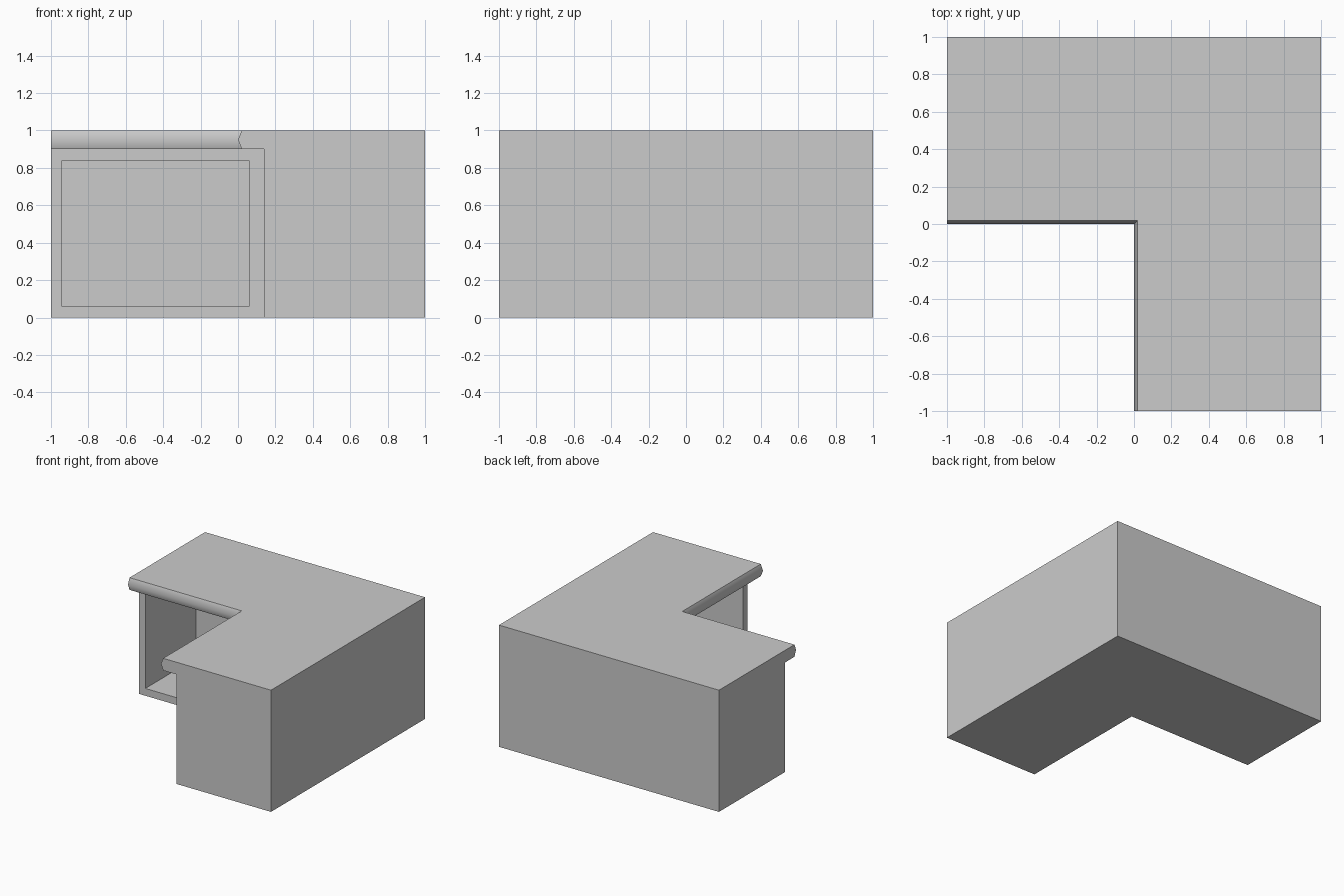
import bpy, bmesh, math

cube = bpy.data.objects.get("Cube")
if cube:
    bpy.data.objects.remove(cube, do_unlink=True)

# One grey for the whole counter
grey = bpy.data.materials.new("plain_grey")
grey.use_nodes = True
colour = (0.6, 0.6, 0.6, 1)
grey.diffuse_color = colour
grey.node_tree.nodes["Principled BSDF"].inputs["Base Color"].default_value = colour


def make_object(name, bm):
    bmesh.ops.recalc_face_normals(bm, faces=bm.faces)
    mesh = bpy.data.meshes.new(name)
    bm.to_mesh(mesh)
    bm.free()
    mesh.materials.append(grey)
    obj = bpy.data.objects.new(name, mesh)
    bpy.context.collection.objects.link(obj)
    return obj


def box(name, low, high):
    bm = bmesh.new()
    bmesh.ops.create_cube(bm, size=1)
    for v in bm.verts:
        v.co = [(a + b) / 2 + c * (b - a) for a, b, c in zip(low, high, v.co)]
    return make_object(name, bm)


# Counter section (depth from the inner edge, height), with a bevelled nose
section = [(0.14, 0), (0.14, 0.9), (0.02, 0.9), (0, 0.95), (0.02, 1), (1, 1), (1, 0)]

# Sweep the section along both arms of the corner, mitred in the middle
bm = bmesh.new()
stations = [
    [bm.verts.new((-1, d, z)) for d, z in section],
    [bm.verts.new((d, d, z)) for d, z in section],
    [bm.verts.new((d, -1, z)) for d, z in section],
]
count = len(section)
for a, b in zip(stations, stations[1:]):
    for i in range(count):
        j = (i + 1) % count
        bm.faces.new((a[i], a[j], b[j], b[i]))
bm.faces.new(stations[0])
bm.faces.new(stations[-1])
bmesh.ops.dissolve_limit(bm, angle_limit=math.radians(1), verts=bm.verts, edges=bm.edges)
counter = make_object("corner_counter", bm)

# Open shelf recess in the inner side of each arm
cutters = [
    box("back_arm_cutter", (-0.94, 0.1, 0.06), (0.06, 0.8, 0.84)),
    box("side_arm_cutter", (0.1, -0.94, 0.06), (0.8, 0.06, 0.84)),
]
bpy.context.view_layer.objects.active = counter
counter.select_set(True)
for cutter in cutters:
    cutter.hide_render = True
    mod = counter.modifiers.new("recess", "BOOLEAN")
    mod.operation = "DIFFERENCE"
    mod.solver = "EXACT"
    mod.object = cutter
    bpy.ops.object.modifier_apply(modifier=mod.name)
for cutter in cutters:
    bpy.data.objects.remove(cutter, do_unlink=True)

# Smooth only across the rounded nose
bpy.ops.object.shade_smooth_by_angle(angle=math.radians(50))
